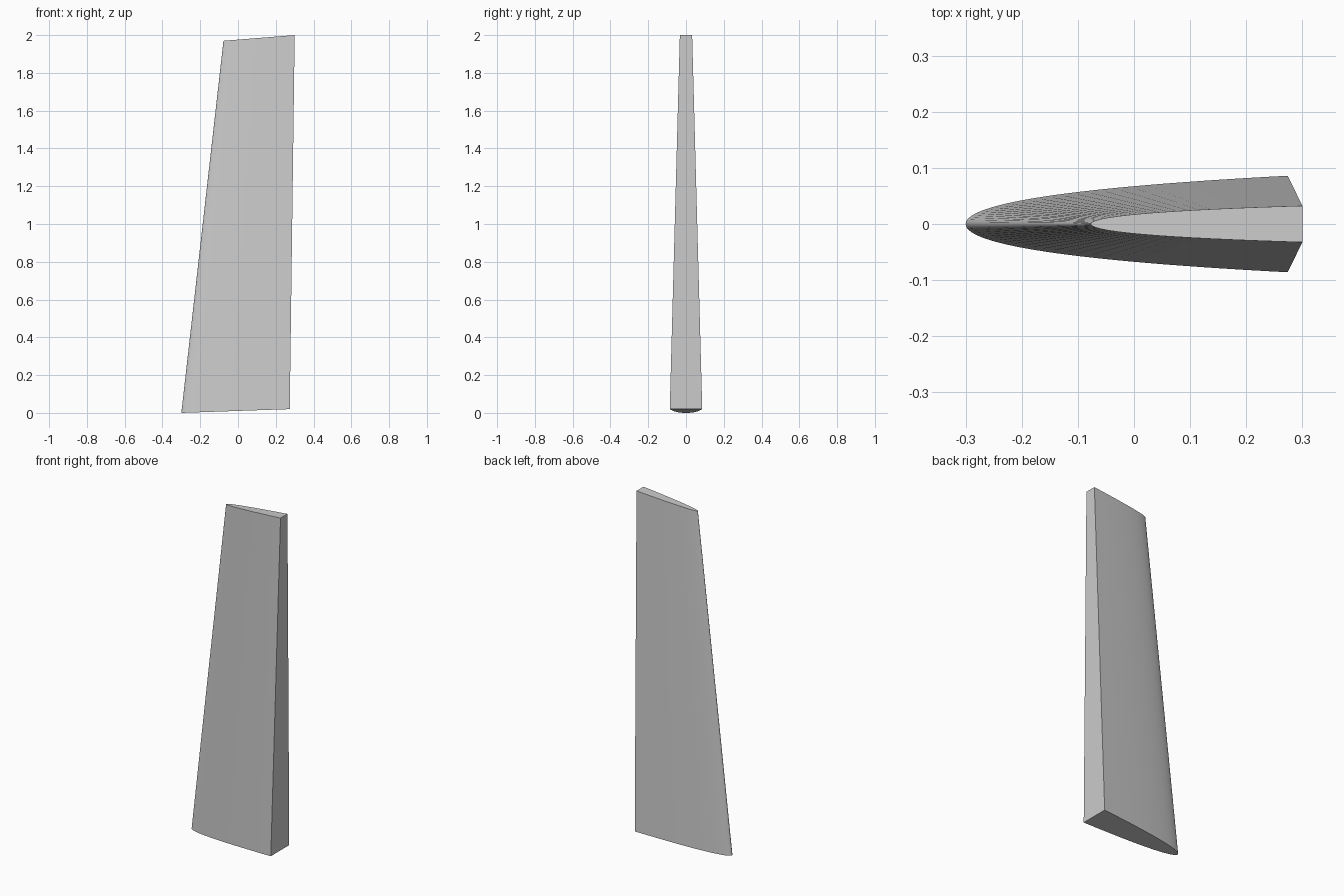
import bpy, bmesh, math

if "Cube" in bpy.data.objects:
    bpy.data.objects.remove(bpy.data.objects["Cube"])

N = 28  # steps from leading edge to blunt trailing edge


def section(bm, x0, z0, x1, z1, half):
    """Tilted blunt-backed foil outline from nose (x0, z0) to tail (x1, z1)."""
    ring = []
    for i in range(-N, N + 1):
        t = (i / N) ** 2
        y = half * (1.3 * math.sqrt(t) - 0.3 * t)
        ring.append(bm.verts.new((x0 + (x1 - x0) * t,
                                  math.copysign(y, i) if i else 0.0,
                                  z0 + (z1 - z0) * t)))
    return ring


# Tapered fin lofted from root to tip
bm = bmesh.new()
root = section(bm, -0.30, 0.0, 0.274, 0.02, 0.086)
tip = section(bm, -0.077, 1.97, 0.30, 2.0, 0.0325)
n = len(root)
for i in range(n):
    j = (i + 1) % n
    bm.faces.new((root[i], root[j], tip[j], tip[i]))

# End caps
bm.faces.new(root)
bm.faces.new(tip)
bmesh.ops.recalc_face_normals(bm, faces=bm.faces)

mesh = bpy.data.meshes.new("fin_blade")
bm.to_mesh(mesh)
bm.free()
fin = bpy.data.objects.new("fin_blade", mesh)
bpy.context.collection.objects.link(fin)

# Smooth skin, crisp cap and tail edges
bpy.context.view_layer.objects.active = fin
fin.select_set(True)
bpy.ops.object.shade_smooth_by_angle(angle=math.radians(35))
